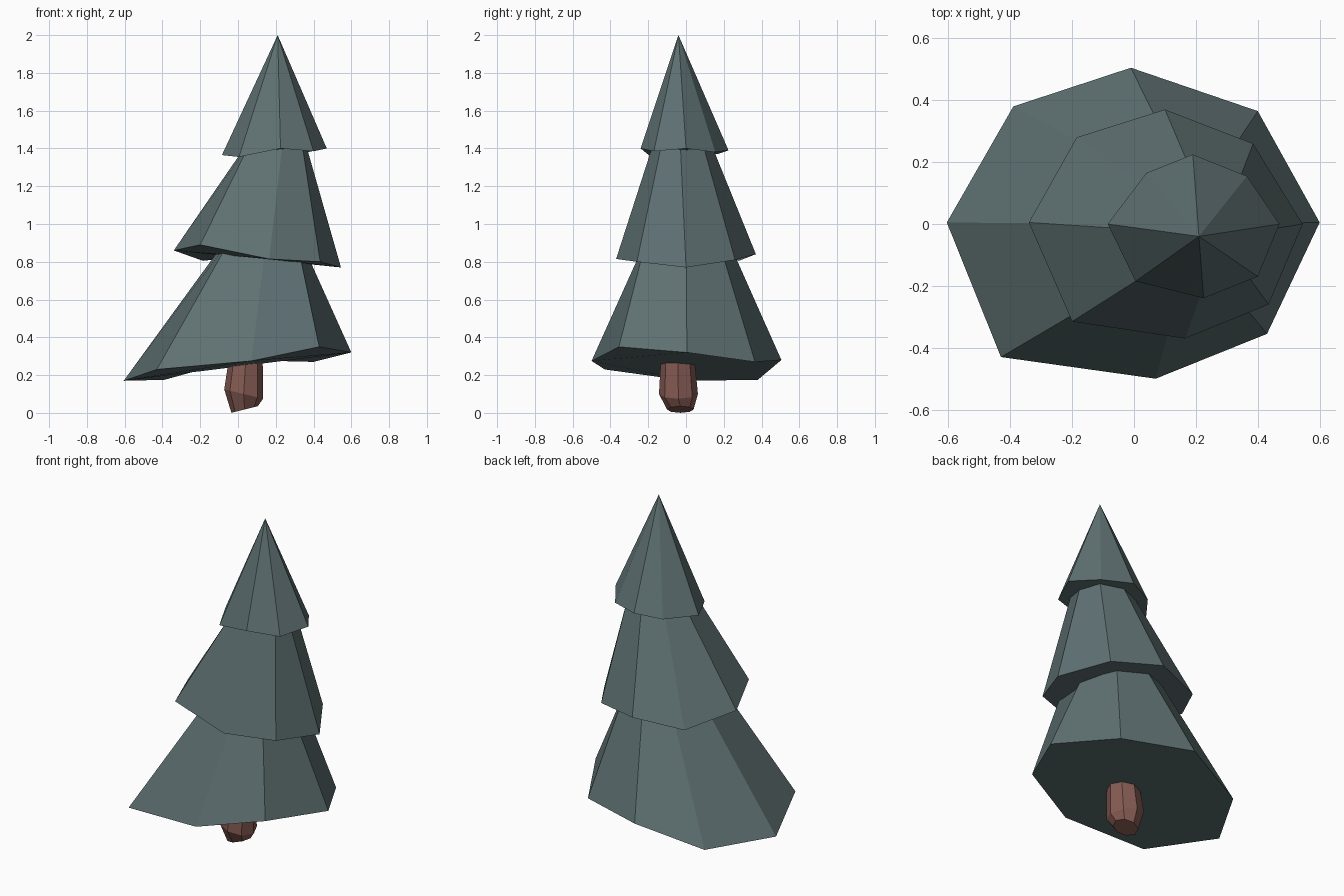
import bpy, math

if "Cube" in bpy.data.objects:
    bpy.data.objects.remove(bpy.data.objects["Cube"])


def material(name, rgb):
    m = bpy.data.materials.new(name)
    m.diffuse_color = (*rgb, 1)
    m.use_nodes = True
    m.node_tree.nodes["Principled BSDF"].inputs["Base Color"].default_value = m.diffuse_color
    return m


def loft(name, rings, mat, apex=None):
    """Flat-faced solid through 8-point rings, closed by a point or a cap."""
    n = 8
    verts = [p for r in rings for p in r]
    faces = [tuple(range(n))[::-1]]
    for k in range(len(rings) - 1):
        for i in range(n):
            a, b = k * n + i, k * n + (i + 1) % n
            faces.append((a, b, b + n, a + n))
    last = (len(rings) - 1) * n
    if apex:
        verts.append(apex)
        faces += [(last + i, last + (i + 1) % n, len(verts) - 1) for i in range(n)]
    else:
        faces.append(tuple(range(last, last + n)))
    me = bpy.data.meshes.new(name)
    me.from_pydata(verts, [], faces)
    me.materials.append(mat)
    ob = bpy.data.objects.new(name, me)
    bpy.context.collection.objects.link(ob)


def ring(cx, cy, r, z, tilt=0):
    """Octagon counter-clockwise, height changing with x by tilt."""
    pts = []
    for i in range(8):
        a = math.pi / 4 * i
        x = r * math.cos(a)
        pts.append((cx + x, cy + r * math.sin(a), z + tilt * x))
    return pts


def flat(points, z):
    return [(x, y, z) for x, y in points]


green = material("dull spruce green", (0.115, 0.165, 0.17))
brown = material("reddish bark", (0.235, 0.105, 0.085))

# Rings run counter-clockwise from the right-hand corner
low = [(.6, .005, .32), (.4, .365, .27), (-.01, .505, .28), (-.39, .38, .175),
       (-.605, .005, .17), (-.43, -.43, .23), (.07, -.5, .275), (.43, -.355, .35)]
low_top = [(.33, 0), (.27, .17), (.13, .22), (0, .17),
           (-.06, 0), (-.04, -.2), (.15, -.21), (.31, -.21)]
mid = [(.545, 0, .77), (.385, .26, .81), (.1, .37, .84), (-.185, .28, .805),
       (-.34, .005, .86), (-.2, -.315, .89), (.165, -.37, .815), (.435, -.26, .80)]
mid_top = [(.36, -.03), (.32, .09), (.2, .135), (.09, .09),
           (.045, -.02), (.06, -.15), (.235, -.175), (.34, -.13)]
top = [(.47, 0, 1.40), (.365, .155, 1.38), (.19, .225, 1.39), (.04, .165, 1.37),
       (-.085, 0, 1.365), (.005, -.185, 1.355), (.225, -.24, 1.40), (.40, -.17, 1.385)]

# Foliage tiers
loft("lower_branches", [low, flat(low_top, .92)], green)
loft("middle_branches", [mid, flat(mid_top, 1.42)], green)
loft("upper_branches", [top], green, (.21, -.04, 2.0))

# Trunk with a worn, tapered foot
loft("trunk", [ring(.035, -.03, .07, .018, .25), ring(.03, -.04, .103, .1, -.24),
               ring(.045, -.045, .085, .34)], brown)
